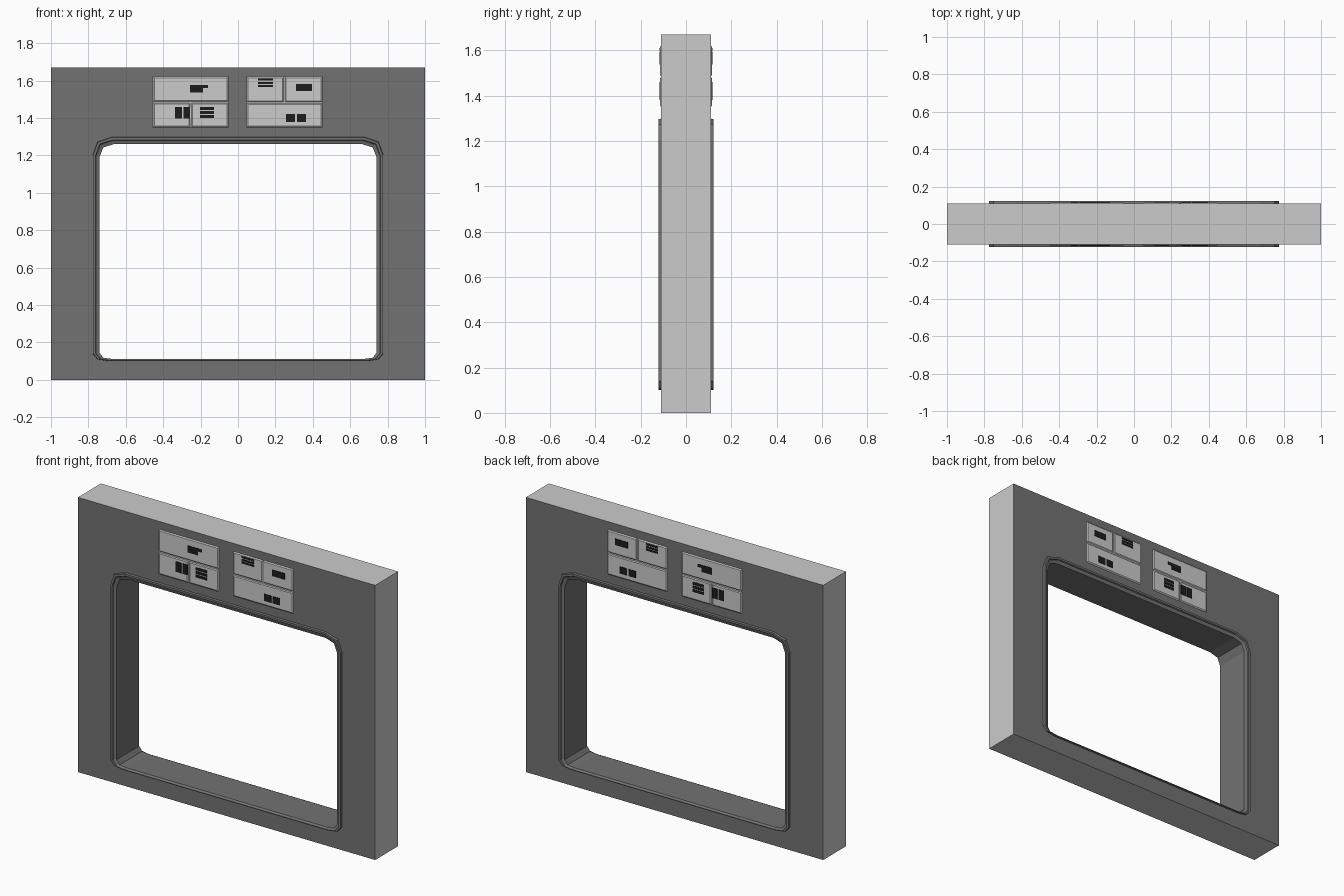
import bpy, bmesh

if "Cube" in bpy.data.objects:
    bpy.data.objects.remove(bpy.data.objects["Cube"])

def material(name, v):
    m = bpy.data.materials.new(name)
    m.diffuse_color = (v, v, v, 1)
    m.use_nodes = True
    m.node_tree.nodes["Principled BSDF"].inputs["Base Color"].default_value = m.diffuse_color
    return m

DARK = material("dark_grey", 0.17)
BLACK = material("black", 0.012)
GREY = material("plain_grey", 0.8)

def finish(bm, name, mats=()):
    bmesh.ops.remove_doubles(bm, verts=bm.verts, dist=1e-5)
    bmesh.ops.recalc_face_normals(bm, faces=bm.faces)
    me = bpy.data.meshes.new(name)
    bm.to_mesh(me)
    bm.free()
    for m in mats:
        me.materials.append(m)
    ob = bpy.data.objects.new(name, me)
    bpy.context.collection.objects.link(ob)
    return ob

def loft(bm, rings, closed=False):
    vs = [[bm.verts.new(p) for p in r] for r in rings]
    n = len(vs[0])
    pairs = list(zip(vs, vs[1:])) + ([(vs[-1], vs[0])] if closed else [])
    for a, b in pairs:
        for i in range(n):
            j = (i + 1) % n
            bm.faces.new((a[i], a[j], b[j], b[i]))

# Chamfered opening outlines: right half from bottom to top, then mirrored
OUTER = [(0.69, 0.10), (0.75, 0.109), (0.777, 0.14), (0.777, 1.203), (0.752, 1.273), (0.675, 1.299)]
INNER = [(0.67, 0.112), (0.72, 0.118), (0.74, 0.145), (0.74, 1.193), (0.72, 1.243), (0.665, 1.26)]
RECT = [(1, 0)] * 3 + [(1, 1.67)] * 3

def ring(half, y):
    pts = half + [(-x, z) for x, z in reversed(half)]
    return [(x, y, z) for x, z in pts]

def blend(t):
    return [(a + (c - a) * t, b + (d - b) * t) for (a, b), (c, d) in zip(OUTER, INNER)]

# Wall slab with dark faces and plain edges
bm = bmesh.new()
hole = blend(0.05)
loft(bm, [ring(hole, -0.11), ring(RECT, -0.11), ring(RECT, 0.11), ring(hole, 0.11)])
wall = finish(bm, "wall", (DARK, GREY))
for p in wall.data.polygons:
    p.material_index = 0 if abs(p.normal.y) > 0.5 else 1

# Stepped trim around the opening, continuing through as the tunnel lining
section = [(0, 0.108), (0.08, 0.122), (0.4, 0.122), (0.5, 0.115), (1, 0.108)]
rings = [ring(blend(t), -y) for t, y in section]
rings += [ring(blend(t), y) for t, y in reversed(section)]
bm = bmesh.new()
loft(bm, rings)
finish(bm, "opening_trim", (DARK,))

def plate(bm, x0, x1, z0, z1, s, y0, y1, inset=0.0):
    # Tapered plate standing off the wall on side s
    def r(y, d):
        return [(x0 + d, s * y, z0 + d), (x1 - d, s * y, z0 + d),
                (x1 - d, s * y, z1 - d), (x0 + d, s * y, z1 - d)]
    rs = [r(y0, 0), r(y1, inset)]
    loft(bm, rs)
    bm.faces.new([bm.verts.new(p) for p in rs[1]])

BACKINGS = [(-0.452, -0.053, 1.352, 1.62), (0.048, 0.448, 1.352, 1.62)]
CELLS = [(-0.455, -0.05, 1.487, 1.623), (-0.455, -0.253, 1.349, 1.484), (-0.251, -0.05, 1.349, 1.484),
         (0.045, 0.247, 1.484, 1.623), (0.249, 0.452, 1.484, 1.623), (0.045, 0.452, 1.349, 1.481)]
MARKS = [(-0.257, -0.187, 1.537, 1.561), (-0.257, -0.16, 1.561, 1.578),
         (-0.337, -0.30, 1.398, 1.46), (-0.292, -0.257, 1.398, 1.46),
         (0.31, 0.396, 1.545, 1.583),
         (0.257, 0.305, 1.38, 1.422), (0.315, 0.364, 1.38, 1.422)]
MARKS += [(-0.203, -0.128, z, z + 0.016) for z in (1.40, 1.422, 1.444)]
MARKS += [(0.107, 0.187, z, z + 0.011) for z in (1.567, 1.583, 1.60)]

# Control panels and their dark inset blocks, same on both sides
for s, side in ((-1, "front"), (1, "back")):
    bm = bmesh.new()
    for b in BACKINGS:
        plate(bm, *b, s, 0.109, 0.111)
    for c in CELLS:
        plate(bm, *c, s, 0.109, 0.115, 0.008)
    finish(bm, side + "_panels")
    bm = bmesh.new()
    for m in MARKS:
        plate(bm, *m, s, 0.112, 0.118)
    finish(bm, side + "_panel_blocks", (BLACK,))
